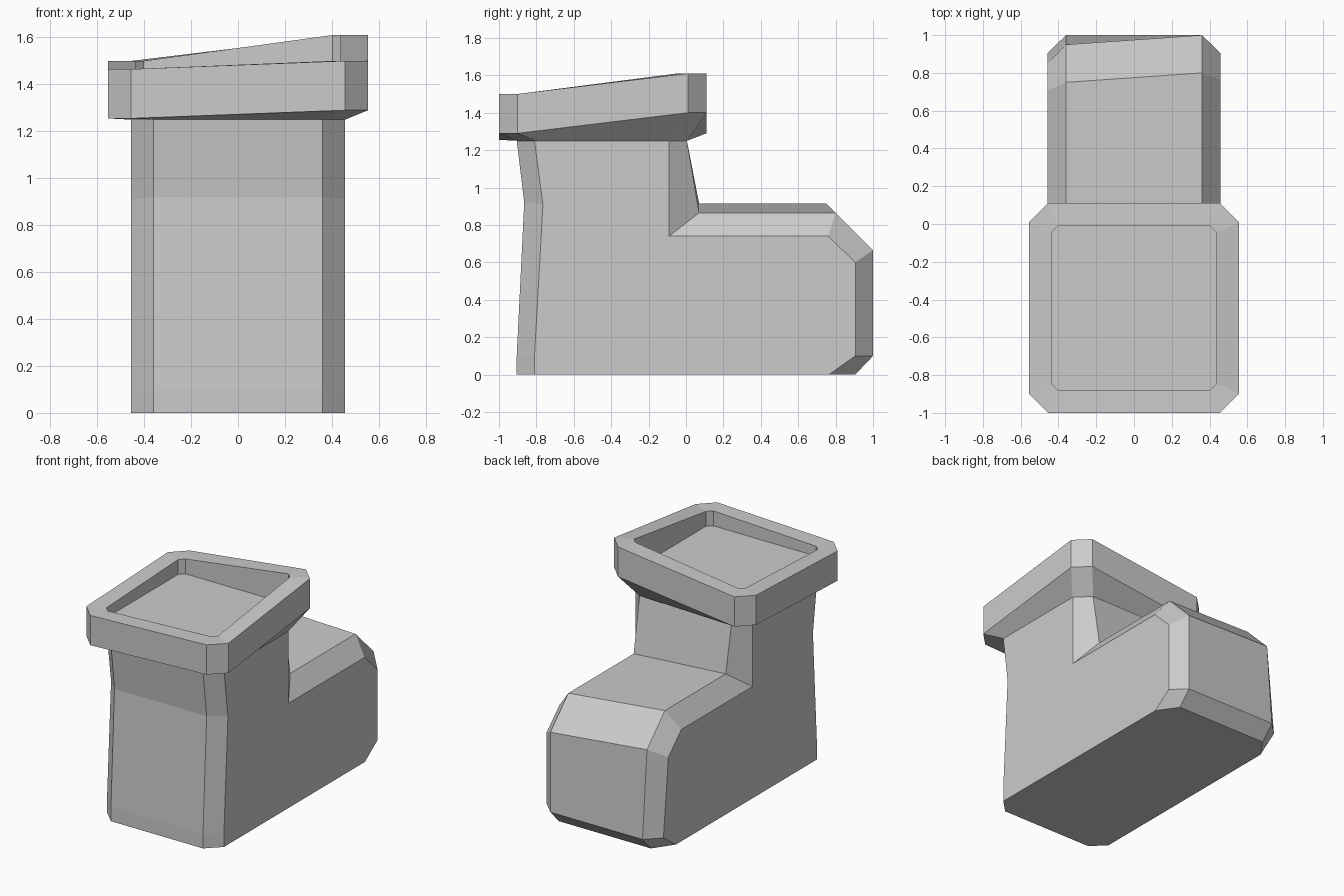
import bpy
import bmesh

cube = bpy.data.objects.get("Cube")
if cube:
    bpy.data.objects.remove(cube, do_unlink=True)

grey = bpy.data.materials.new("light grey")
grey.use_nodes = True
colour = (0.6, 0.6, 0.6, 1)
grey.diffuse_color = colour
grey.node_tree.nodes["Principled BSDF"].inputs["Base Color"].default_value = colour


def finish(bm, name):
    bmesh.ops.recalc_face_normals(bm, faces=bm.faces)
    mesh = bpy.data.meshes.new(name)
    bm.to_mesh(mesh)
    bm.free()
    mesh.materials.append(grey)
    obj = bpy.data.objects.new(name, mesh)
    bpy.context.collection.objects.link(obj)
    return obj


def bridge(bm, a, b, skip=()):
    n = len(a)
    for i in range(n):
        if i not in skip:
            bm.faces.new((a[i], a[(i + 1) % n], b[(i + 1) % n], b[i]))


# Boot: side profiles (y, z) swept across x, inset on the sides for the chamfers
def side_profile(rise):
    back = -rise * 1.1
    return [(-.81, 0), (-.81, .1), (-.765, .91), (-.81, 1.25), (-.09, 1.25),
            (-.09, .74 + rise), (.76 + back, .74 + rise), (.905 + back, .6 + rise),
            (.905, .1), (.765, 0)]


def core_profile(rise):
    return [(-.905, 0), (-.905, .1), (-.865, .92), (-.905, 1.25), (.005, 1.25),
            (.07, .865 + rise), (.8 - rise, .865 + rise), (1 - rise, .665 + rise),
            (1, .1), (.905, 0)]


bm = bmesh.new()
sections = [(-.457, side_profile(.05)), (-.36, core_profile(.05)),
            (.36, core_profile(0)), (.457, side_profile(0))]
loops = [[bm.verts.new((x, y, z)) for y, z in pts] for x, pts in sections]
for a, b in zip(loops, loops[1:]):
    bridge(bm, a, b, skip=(3,))      # the shaft stays open under the collar
bm.faces.new(loops[0])
bm.faces.new(loops[-1])
finish(bm, "boot")

# Collar: chamfered square rings with a separate height at each corner
RIM = (1.465, 1.50, 1.61, 1.50)      # front -x, front +x, back +x, back -x


def ring(bm, half_x, y0, y1, cut, heights):
    corners = [(-1, y0, 1), (1, y0, 1), (1, y1, -1), (-1, y1, -1)]
    verts = []
    for i, ((sx, y, inward), z) in enumerate(zip(corners, heights)):
        pair = [(sx * half_x, y + inward * cut, z), (sx * (half_x - cut), y, z)]
        if i % 2:
            pair.reverse()
        verts += [bm.verts.new(p) for p in pair]
    return verts


bm = bmesh.new()
rings = [
    ring(bm, .457, -.905, .005, .097, [1.25] * 4),
    ring(bm, .555, -1, .11, .1, [z - .21 for z in RIM]),
    ring(bm, .555, -1, .11, .1, RIM),
    ring(bm, .437, -.88, -.01, .035, RIM),
    ring(bm, .437, -.88, -.01, .035, [1.395] * 4),
]
for a, b in zip(rings, rings[1:]):
    bridge(bm, a, b)
bm.faces.new(rings[-1])              # inner floor
finish(bm, "collar")
